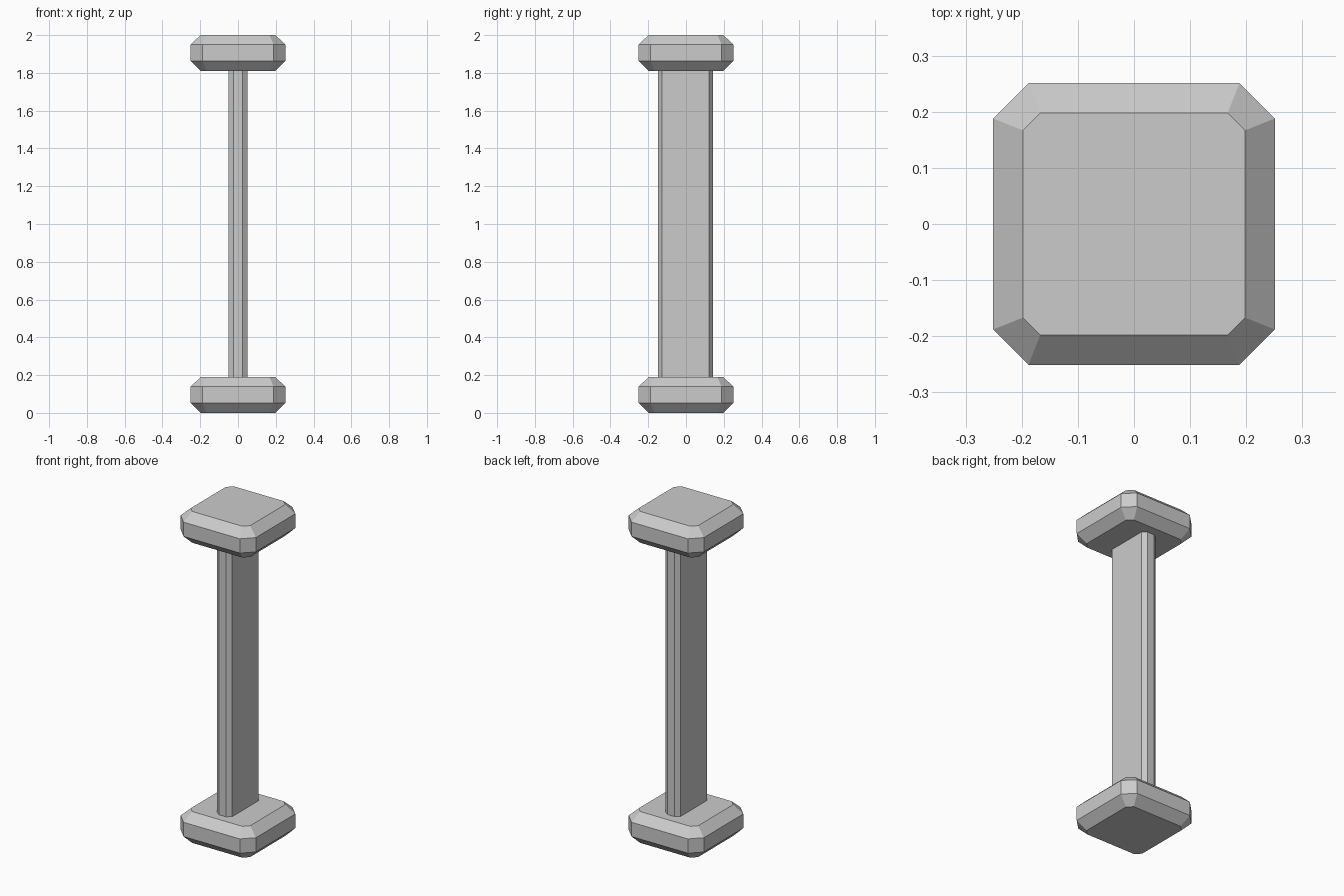
import bpy, bmesh

if "Cube" in bpy.data.objects:
    bpy.data.objects.remove(bpy.data.objects["Cube"])


def octagon(hx, hy, cx, cy):
    """Rectangle outline of half-size hx, hy with corners cut by cx, cy."""
    return [(hx, -hy + cy), (hx, hy - cy), (hx - cx, hy), (-hx + cx, hy),
            (-hx, hy - cy), (-hx, -hy + cy), (-hx + cx, -hy), (hx - cx, -hy)]


def loft(name, rings, offset_y=0.0):
    """Skin a stack of (z, outline) rings and cap both ends."""
    bm = bmesh.new()
    loops = [[bm.verts.new((x, y + offset_y, z)) for x, y in pts] for z, pts in rings]
    for a, b in zip(loops, loops[1:]):
        n = len(a)
        for i in range(n):
            j = (i + 1) % n
            bm.faces.new((a[i], a[j], b[j], b[i]))
    bm.faces.new(loops[0][::-1])
    bm.faces.new(loops[-1])
    mesh = bpy.data.meshes.new(name)
    bm.to_mesh(mesh)
    bm.free()
    obj = bpy.data.objects.new(name, mesh)
    bpy.context.collection.objects.link(obj)
    return obj


# Bevelled square end blocks
small = octagon(0.198, 0.198, 0.031, 0.031)
large = octagon(0.251, 0.251, 0.063, 0.063)
for name, z in (("base_block", 0.0), ("top_block", 1.811)):
    loft(name, [(z, small), (z + 0.053, large), (z + 0.139, large), (z + 0.189, small)])

# Flat upright with chamfered edges, set slightly into both blocks
post = octagon(0.05, 0.146, 0.027, 0.021)
loft("post", [(0.18, post), (1.82, post)], offset_y=-0.002)
